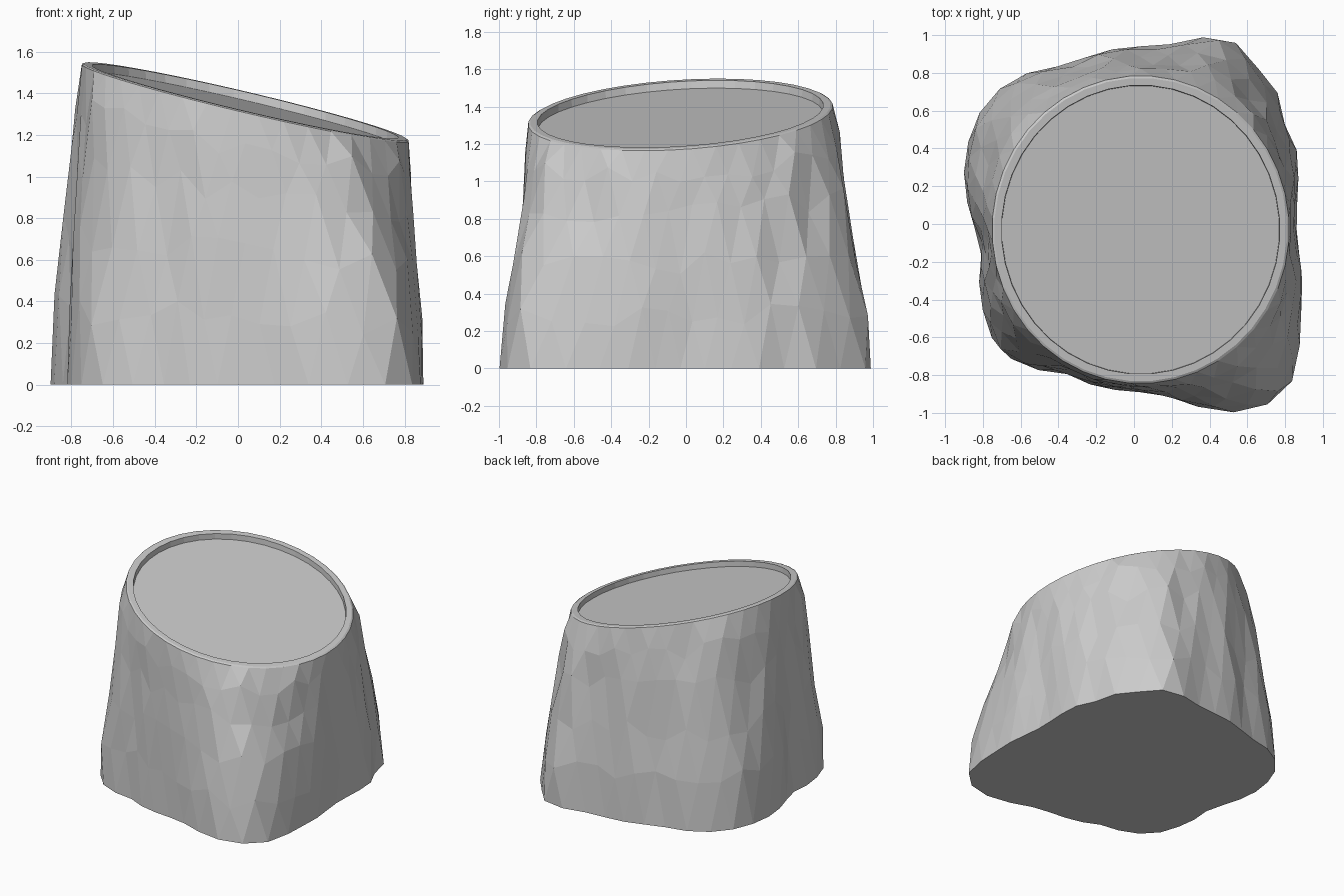
import bpy, bmesh, math, random
from mathutils import Vector

cube = bpy.data.objects.get("Cube")
if cube:
    bpy.data.objects.remove(cube)

random.seed(4)
SIDES = 40
CENTRE = Vector((0.035, -0.03))

# Lobed root outline, anticlockwise
OUTLINE = [(.86, -.1), (.855, .05), (.87, .25), (.86, .4), (.8, .5), (.78, .67),
           (.68, .78), (.58, .94), (.43, 1), (.25, .955), (.1, .94), (-.09, .93),
           (-.35, .84), (-.62, .78), (-.73, .7), (-.83, .57), (-.9, .33), (-.88, .1),
           (-.8, -.12), (-.82, -.32), (-.79, -.5), (-.72, -.67), (-.53, -.77),
           (-.38, -.78), (-.2, -.86), (0, -.885), (.15, -.9), (.35, -.97), (.49, -1),
           (.68, -.97), (.82, -.88), (.87, -.7), (.88, -.5), (.89, -.3)]
POLAR = sorted((math.atan2(v.y, v.x) % math.tau, v.length)
               for v in (Vector(p) - CENTRE for p in OUTLINE))
POLAR = [(POLAR[-1][0] - math.tau, POLAR[-1][1])] + POLAR + [(POLAR[0][0] + math.tau, POLAR[0][1])]


def root_radius(angle):
    angle %= math.tau
    for (a, ra), (b, rb) in zip(POLAR, POLAR[1:]):
        if a <= angle <= b:
            return ra + (rb - ra) * (angle - a) / (b - a)


def rim_point(angle, inset=0):
    return CENTRE + Vector(((.787 - inset) * math.cos(angle), (.815 - inset) * math.sin(angle)))


def cut_height(p):
    # Slanted plane of the sawn top
    return 1.355 - .235 * (p.x - CENTRE.x) + .06 * (p.y - CENTRE.y)


def angle_at(i, row):
    return math.tau * (i + .5 * (row % 2)) / SIDES


def finish(name, bm, mat):
    bmesh.ops.recalc_face_normals(bm, faces=bm.faces)
    mesh = bpy.data.meshes.new(name)
    bm.to_mesh(mesh)
    bm.free()
    mesh.materials.append(mat)
    bpy.context.collection.objects.link(bpy.data.objects.new(name, mesh))


grey = bpy.data.materials.new("plain grey")
grey.use_nodes = True
grey.diffuse_color = (.6, .6, .6, 1)
grey.node_tree.nodes["Principled BSDF"].inputs["Base Color"].default_value = (.6, .6, .6, 1)

# Bark: staggered rows (height share, blend from root outline to rim)
ROWS = [(0, 0), (.24, .09), (.48, .32), (.7, .58), (.87, .77), (1, 1)]
bm = bmesh.new()
rings = []
for row, (share, blend) in enumerate(ROWS):
    ring = []
    inner = 0 < row < len(ROWS) - 1
    for i in range(SIDES):
        a = angle_at(i, row)
        direction = Vector((math.cos(a), math.sin(a)))
        rim = rim_point(a)
        p = (CENTRE + direction * root_radius(a)).lerp(rim, blend)
        h = share
        if inner:
            h += random.uniform(-.05, .05)
            p += direction * random.uniform(-.008, .008)
        ring.append(bm.verts.new((p.x, p.y, h * cut_height(rim))))
    rings.append(ring)

for row, (low, high) in enumerate(zip(rings, rings[1:])):
    for i in range(SIDES):
        k = (i + 1) % SIDES
        if row % 2 == 0:
            faces = (low[i], low[k], high[i]), (high[i], low[k], high[k])
        else:
            faces = (low[i], high[k], high[i]), (low[i], low[k], high[k])
        for f in faces:
            bm.faces.new(f)
bm.faces.new(rings[0])

# Rim: bevelled lip, inner wall and sunken cut face
ring = rings[-1]
for inset, drop in ((.012, -.006), (.05, -.006), (.052, .035)):
    new = []
    for i in range(SIDES):
        p = rim_point(angle_at(i, len(ROWS) - 1), inset)
        new.append(bm.verts.new((p.x, p.y, cut_height(p) - drop)))
    for i in range(SIDES):
        k = (i + 1) % SIDES
        bm.faces.new((ring[i], ring[k], new[k], new[i]))
    ring = new
bm.faces.new(ring)
finish("stump", bm, grey)
